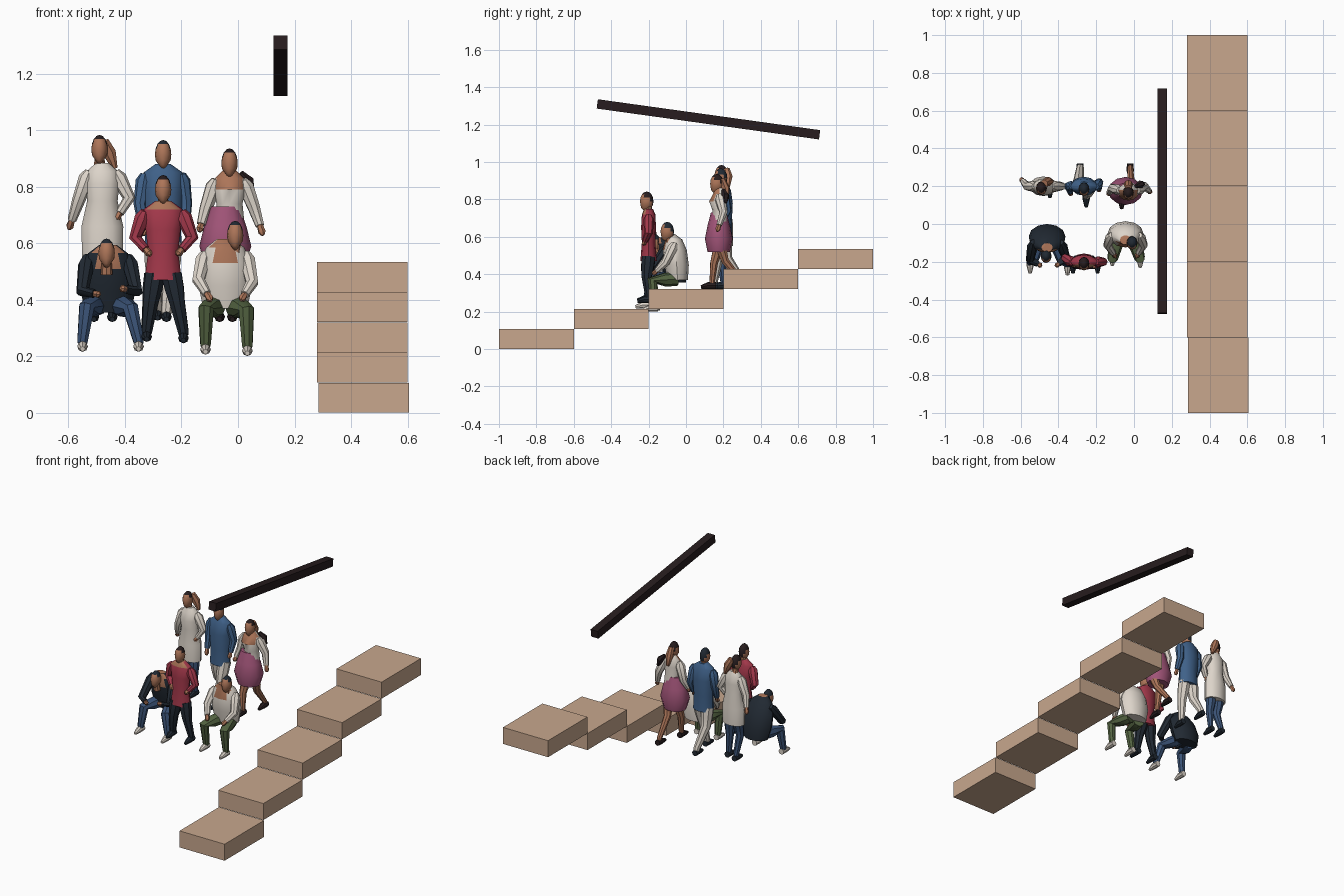
import bpy
import bmesh
import math
from mathutils import Vector, Matrix

default_cube = bpy.data.objects.get("Cube")
if default_cube:
    bpy.data.objects.remove(default_cube, do_unlink=True)


def material(name, red, green, blue):
    mat = bpy.data.materials.new(name)
    mat.use_nodes = True
    colour = (red, green, blue, 1)
    mat.diffuse_color = colour
    shader = next(n for n in mat.node_tree.nodes if n.type == "BSDF_PRINCIPLED")
    shader.inputs["Base Color"].default_value = colour
    return mat


TAN = material("tan_step", .58, .39, .27)
DARK = material("dark_brown", .02, .012, .013)
SKIN = material("skin", .42, .18, .10)
WHITE = material("off_white", .72, .66, .59)
BLUE = material("shirt_blue", .05, .12, .25)
JEANS = material("jeans_blue", .045, .09, .19)
NAVY = material("navy", .015, .022, .032)
RED = material("crimson", .37, .04, .07)
PINK = material("mauve_pink", .36, .09, .19)
GREEN = material("olive_green", .09, .13, .055)


def finish(name, bm, mat, second=None, rule=None, smooth=True):
    """Turn a bmesh into an object; faces passing the rule get the second colour."""
    bmesh.ops.recalc_face_normals(bm, faces=bm.faces[:])
    mesh = bpy.data.meshes.new(name)
    mesh.materials.append(mat)
    if second:
        mesh.materials.append(second)
        for face in bm.faces:
            face.material_index = int(rule(face.calc_center_median(), face.normal))
    bm.to_mesh(mesh)
    bm.free()
    obj = bpy.data.objects.new(name, mesh)
    bpy.context.collection.objects.link(obj)
    if smooth:
        bpy.ops.object.select_all(action="DESELECT")
        obj.select_set(True)
        bpy.context.view_layer.objects.active = obj
        bpy.ops.object.shade_smooth_by_angle(angle=math.radians(40))
    return obj


def box(name, mat, centre, size, tilt=0):
    bm = bmesh.new()
    place = Matrix.Translation(centre) @ Matrix.Rotation(tilt, 4, "X") @ Matrix.Diagonal((*size, 1))
    bmesh.ops.create_cube(bm, size=1, matrix=place)
    return finish(name, bm, mat, smooth=False)


def bridge(name, rings, mat, second=None, rule=None):
    """Skin a stack of equal rings and cap both ends."""
    bm = bmesh.new()
    loops = [[bm.verts.new(p) for p in ring] for ring in rings]
    count = len(loops[0])
    for low, high in zip(loops, loops[1:]):
        for i in range(count):
            j = (i + 1) % count
            bm.faces.new((low[i], low[j], high[j], high[i]))
    bm.faces.new(loops[0])
    bm.faces.new(loops[-1])
    return finish(name, bm, mat, second, rule)


def circle(count):
    return [(math.cos(a), math.sin(a)) for a in (math.tau * i / count for i in range(count))]


def tube(name, mat, points, radii, count=8):
    """Round limb following a bent path."""
    points = [Vector(p) for p in points]
    rings, turn, last = [], None, None
    for i, p in enumerate(points):
        way = (points[min(i + 1, len(points) - 1)] - points[max(i - 1, 0)]).normalized()
        turn = last.rotation_difference(way) @ turn if last else way.to_track_quat("Z", "Y")
        last = way
        rings.append([p + turn @ Vector((c * radii[i], s * radii[i], 0)) for c, s in circle(count)])
    return bridge(name, rings, mat)


def body(name, mat, x, y, sections, neckline=None):
    """Torso or skirt from flat oval sections: (forward shift, height, half width, half depth)."""
    rings = [[Vector((x + c * wide, y + dy + s * deep, z)) for c, s in circle(12)]
             for dy, z, wide, deep in sections]
    if neckline is None:
        return bridge(name, rings, mat)
    return bridge(name, rings, mat, SKIN,
                  lambda c, n: c.z > neckline and n.y < .2 and abs(c.x - x) < .045)


def head(name, centre, hair):
    bm = bmesh.new()
    place = Matrix.Translation(centre) @ Matrix.Diagonal((.029, .036, .052, 1))
    bmesh.ops.create_uvsphere(bm, u_segments=12, v_segments=8, radius=1, matrix=place)
    for v in bm.verts:  # narrow the jaw
        if v.co.z < centre.z - .02:
            v.co.x += (centre.x - v.co.x) * .25
            v.co.y -= .004
    finish(name + "_head", bm, SKIN, hair,
           lambda c, n: c.z - centre.z + .9 * (c.y - centre.y) > .018)
    tube(name + "_neck", SKIN, [centre + Vector((0, .008, -.02)), centre + Vector((0, .015, -.075))],
         (.017, .021))


def arm(name, mat, shoulder, elbow, hand):
    shoulder, elbow, hand = Vector(shoulder), Vector(elbow), Vector(hand)
    wrist = elbow.lerp(hand, .75)
    tube(name + "_arm", mat, [shoulder.lerp(elbow, -.12), shoulder.lerp(elbow, .15), elbow, wrist],
         (.016, .029, .023, .016))
    tube(name + "_hand", SKIN, [wrist, hand, hand.lerp(wrist, -.5)], (.011, .014, .006), 6)


def leg(name, mat, shoe, hip, knee, ankle, thick=1):
    hip, knee, ankle = Vector(hip), Vector(knee), Vector(ankle)
    tube(name + "_leg", mat, [hip, hip.lerp(knee, .5), knee, ankle, ankle - Vector((0, 0, .01))],
         [r * thick for r in (.038, .036, .029, .02, .018)])
    tube(name + "_shoe", shoe, [ankle + Vector(p) for p in ((0, .02, -.02), (0, -.02, -.02), (0, -.06, -.029))],
         (.018, .019, .009))


def person(name, x, y, face, hair, top, sections, shoulder, arms, pants, shoe, hips, legs,
           neckline=None, thick=1):
    """Arms and legs are right then left, measured across and along from the body centre."""
    def at(p):
        return (x + p[0], y + p[1], p[2])
    head(name, Vector(at(face)), hair)
    body(name + "_torso", top, x, y, sections, neckline)
    for side, sign in (("_right", -1), ("_left", 1)):
        k = (sign + 1) // 2
        wide, forward, height = shoulder
        arm(name + side, top, at((sign * wide, forward, height)), *map(at, arms[k]))
        wide, forward, height = hips
        leg(name + side, pants, shoe, at((sign * wide, forward, height)), *map(at, legs[k]), thick)


# Rising steps
for i in range(5):
    shift = .005 if i == 0 else 0
    box(f"step_{i + 1}", TAN, (.44 + shift, .4 * (i - 2), .0535 + .107 * i), (.32, .4, .106))

# Tilted overhead beam
box("overhead_beam", DARK, (.15, .12, 1.228), (.05, 1.2, .05), -.138)

# Standing woman in a white dress
person("dress_woman", -.48, .2, (-.01, -.01, .932), DARK, WHITE,
       [(0, .55, .072, .05), (0, .66, .074, .052), (0, .75, .054, .04),
        (-.005, .81, .06, .045), (0, .855, .056, .034), (0, .885, .022, .022)],
       (.05, 0, .845), [[(-.085, 0, .75), (-.115, .035, .66)], [(.095, 0, .76), (.05, -.02, .69)]],
       JEANS, NAVY, (.03, 0, .57),
       [[(-.03, -.02, .47), (-.03, .02, .36)], [(.035, -.01, .47), (.035, 0, .36)]], thick=.85)
tube("dress_woman_hair", SKIN, [(-.475, .215, .96), (-.455, .225, .92), (-.435, .225, .865)],
     (.02, .025, .01))

# Walking man in a blue shirt
person("blue_man", -.265, .2, (0, -.015, .914), NAVY, BLUE,
       [(0, .58, .066, .048), (0, .68, .062, .045), (0, .78, .07, .05),
        (0, .85, .07, .04), (0, .88, .028, .025)],
       (.066, 0, .835), [[(-.082, 0, .74), (-.07, -.04, .64)], [(.08, .02, .74), (.08, -.02, .65)]],
       WHITE, NAVY, (.03, 0, .6),
       [[(-.03, .02, .48), (-.02, .1, .365)], [(.025, -.03, .48), (.012, -.05, .36)]])

# Walking woman in a pink skirt
person("skirt_woman", -.03, .18, (0, -.015, .884), DARK, WHITE,
       [(0, .68, .052, .042), (0, .74, .046, .038), (-.01, .79, .056, .046),
        (0, .83, .052, .035), (0, .86, .022, .022)],
       (.052, 0, .815), [[(-.085, .01, .72), (-.105, -.02, .65)], [(.085, .02, .73), (.115, -.01, .64)]],
       SKIN, DARK, (.03, 0, .56),
       [[(-.04, -.03, .46), (-.035, -.04, .36)], [(.015, .03, .47), (.01, .12, .36)]],
       neckline=.8, thick=.75)
body("pink_skirt", PINK, -.045, .175,
     [(0, .52, .07, .06), (0, .59, .092, .074), (0, .66, .075, .06), (0, .73, .05, .042)])
tube("skirt_woman_hair", SKIN, [(-.03, .19, .91), (-.03, .21, .86), (-.025, .22, .8)], (.018, .024, .01))
tube("shoulder_bag", DARK, [(.01, .2, .85), (.035, .21, .82), (.05, .21, .78)], (.01, .022, .01), 6)

# Seated man in a navy jacket
person("jacket_man", -.46, -.1, (-.005, -.07, .565), NAVY, NAVY,
       [(.045, .355, .08, .055), (.035, .43, .097, .065), (.01, .51, .093, .06),
        (-.01, .565, .07, .042), (-.025, .595, .03, .024)],
       (.075, -.005, .54), [[(-.09, -.09, .43), (-.035, -.12, .42)], [(.1, -.08, .43), (.05, -.12, .44)]],
       JEANS, WHITE, (.04, .03, .38),
       [[(-.075, -.09, .375), (-.09, -.1, .255)], [(.08, -.09, .37), (.108, -.11, .255)]], neckline=.52)

# Standing man in a red shirt
person("red_man", -.265, -.2, (0, -.01, .79), DARK, RED,
       [(0, .47, .066, .044), (0, .57, .053, .036), (0, .65, .062, .04),
        (0, .72, .07, .036), (0, .75, .028, .023)],
       (.068, 0, .705), [[(-.098, .02, .62), (-.05, -.02, .565)], [(.102, 0, .62), (.055, -.025, .565)]],
       NAVY, NAVY, (.03, 0, .49),
       [[(-.045, -.01, .39), (-.058, 0, .29)], [(.05, -.01, .39), (.072, 0, .285)]], neckline=.7)

# Seated man in a white shirt
person("white_man", -.045, -.06, (.035, -.04, .628), NAVY, WHITE,
       [(.015, .37, .078, .055), (.01, .45, .095, .065), (0, .53, .09, .064),
        (-.005, .585, .068, .045), (-.025, .615, .03, .025)],
       (.075, -.005, .555), [[(-.095, -.05, .47), (-.055, -.11, .405)], [(.095, -.05, .46), (.06, -.11, .405)]],
       GREEN, WHITE, (.035, .01, .375),
       [[(-.068, -.12, .37), (-.07, -.1, .245)], [(.075, -.12, .365), (.078, -.11, .24)]], neckline=.55)
